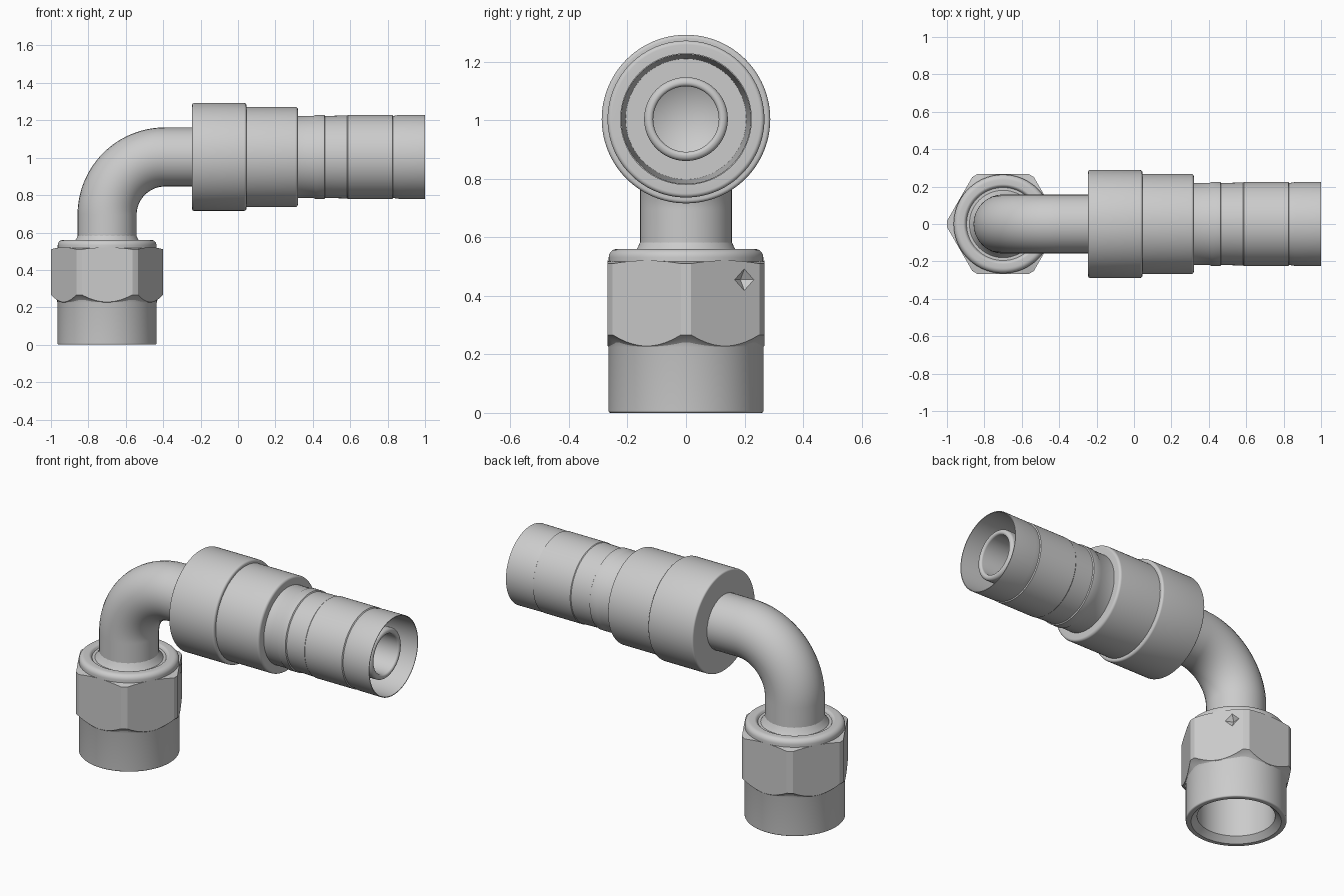
import bpy, bmesh
from math import sin, cos, pi, radians
from mathutils import Vector

if "Cube" in bpy.data.objects:
    bpy.data.objects.remove(bpy.data.objects["Cube"])

NUT_X, HOSE_Z = -0.70, 1.004      # vertical nut axis, horizontal hose axis


def rounded(pts):
    """Closed profile of (r, h[, fillet]) points with filleted corners."""
    out = []
    for i, p in enumerate(pts):
        c = Vector(p[:2])
        if len(p) < 3:
            out.append(c)
            continue
        a, b = Vector(pts[i - 1][:2]), Vector(pts[(i + 1) % len(pts)][:2])
        s, e = c + (a - c).normalized() * p[2], c + (b - c).normalized() * p[2]
        for k in range(7):
            t = radians(15 * k)       # quarter-arc blend
            out.append(c + (s - c) * (1 - sin(t)) + (e - c) * (1 - cos(t)))
    return out


def smooth(ob, angle=28):
    bpy.ops.object.select_all(action='DESELECT')
    ob.select_set(True)
    bpy.context.view_layer.objects.active = ob
    bpy.ops.object.shade_smooth_by_angle(angle=radians(angle))


def add_mesh(name, bm):
    me = bpy.data.meshes.new(name)
    bm.to_mesh(me)
    bm.free()
    ob = bpy.data.objects.new(name, me)
    bpy.context.collection.objects.link(ob)
    return ob


def revolve(name, profile, angles, place):
    """Loft profile(angle) around an axis; place() maps local to world."""
    bm = bmesh.new()
    rings = [[bm.verts.new(place(r * cos(t), r * sin(t), h)) for r, h in profile(t)]
             for t in angles]
    for i, a in enumerate(rings):
        b = rings[(i + 1) % len(rings)]
        for j in range(len(a)):
            k = (j + 1) % len(a)
            bm.faces.new((a[j], b[j], b[k], a[k]))
    bmesh.ops.remove_doubles(bm, verts=bm.verts, dist=1e-6)
    bmesh.ops.recalc_face_normals(bm, faces=bm.faces)
    return add_mesh(name, bm)


def on_nut(x, y, h):
    return (NUT_X + x, y, h)


def on_hose(x, y, h):
    return (h, x, HOSE_Z + y)


# Hex nut with scalloped chamfers, top collar and bore
FLAT, CORNER = 0.268, 0.30
nut_angles = []
for side in range(6):
    steps = [0] + [3.3 + 53.4 * k / 18 for k in range(19)]
    nut_angles += [radians(60 * side + s) for s in steps]
lower = rounded([(0.205, 0.36), (0.205, 0.03), (0.237, 0), (0.265, 0, 0.008), (0.265, 0.225)])
upper = rounded([(0.264, 0.518), (0.264, 0.56, 0.028), (0.205, 0.56, 0.008), (0.195, 0.545),
                 (0.18, 0.545), (0.165, 0.565), (0.15, 0.60), (0.15, 0.36)])


def nut_profile(t):
    a = (t % (pi / 3)) - pi / 6
    r = min(FLAT / cos(a), CORNER)
    grow = (r - 0.265) / (CORNER - 0.265)
    mid = [(0.265 + (r - 0.265) * k * k, 0.225 + 0.042 * grow * k) for k in (0.35, 0.7, 1)]
    return [tuple(p) for p in lower] + mid + [(r, 0.522 - 0.012 * grow)] + [tuple(p) for p in upper]


nut = revolve("hex_nut", nut_profile, nut_angles, on_nut)

# Diamond-shaped dimple on one nut face
n, tan = Vector((cos(pi / 6), 0.5, 0)), Vector((-0.5, cos(pi / 6), 0))
c = Vector((NUT_X, 0, 0.455)) + n * FLAT + tan * 0.075
bm = bmesh.new()
ring = [bm.verts.new(c + v) for v in (tan * 0.038, Vector((0, 0, 0.037)), -tan * 0.038, Vector((0, 0, -0.037)))]
for tip in (bm.verts.new(c + n * 0.03), bm.verts.new(c - n * 0.025)):
    for i in range(4):
        bm.faces.new((ring[i], ring[(i + 1) % 4], tip))
bmesh.ops.recalc_face_normals(bm, faces=bm.faces)
cutter = add_mesh("dimple_cutter", bm)
cutter.hide_render = True
mod = nut.modifiers.new("dimple", 'BOOLEAN')
mod.operation, mod.solver, mod.object = 'DIFFERENCE', 'EXACT', cutter
bpy.context.view_layer.objects.active = nut
bpy.ops.object.modifier_apply(modifier=mod.name)
bpy.data.objects.remove(cutter)
smooth(nut, 20)

# Bent elbow tube
R = 0.31
path = [(NUT_X, 0.36)]
for k in range(33):
    t = pi - k * pi / 64
    path.append((NUT_X + R + R * cos(t), HOSE_Z - R + R * sin(t)))
path.append((0.0, HOSE_Z))
cu = bpy.data.curves.new("elbow_tube", 'CURVE')
cu.dimensions = '3D'
cu.bevel_depth, cu.bevel_resolution, cu.use_fill_caps = 0.158, 14, True
sp = cu.splines.new('POLY')
sp.points.add(len(path) - 1)
for p, (x, z) in zip(sp.points, path):
    p.co = (x, 0, z, 1)
tube = bpy.data.objects.new("elbow_tube", cu)
bpy.context.collection.objects.link(tube)
bpy.ops.object.select_all(action='DESELECT')
tube.select_set(True)
bpy.context.view_layer.objects.active = tube
bpy.ops.object.convert(target='MESH')
smooth(bpy.context.view_layer.objects.active)

# Stepped crimp sleeve, open at the hose end
circle = [2 * pi * k / 96 for k in range(96)]
sleeve_pts = rounded([
    (0.13, -0.245), (0.288, -0.245, 0.01), (0.288, 0.045, 0.012), (0.268, 0.045),
    (0.268, 0.32, 0.014), (0.22, 0.32), (0.22, 0.405), (0.225, 0.415), (0.225, 0.462),
    (0.219, 0.466), (0.222, 0.583), (0.225, 0.587), (0.225, 0.825), (0.219, 0.829),
    (0.224, 0.86), (0.225, 1.0), (0.221, 1.0), (0.206, 0.35), (0.13, 0.35)])
smooth(revolve("crimp_sleeve", lambda t: sleeve_pts, circle, on_hose))

# Inner hose nipple with rounded tip and drilled bore
nipple_pts = rounded([(0, 0.0), (0.143, 0.0), (0.143, 0.955, 0.018), (0.112, 0.955, 0.012),
                      (0.112, 0.30), (0, 0.24)])
smooth(revolve("hose_nipple", lambda t: nipple_pts, circle, on_hose))
